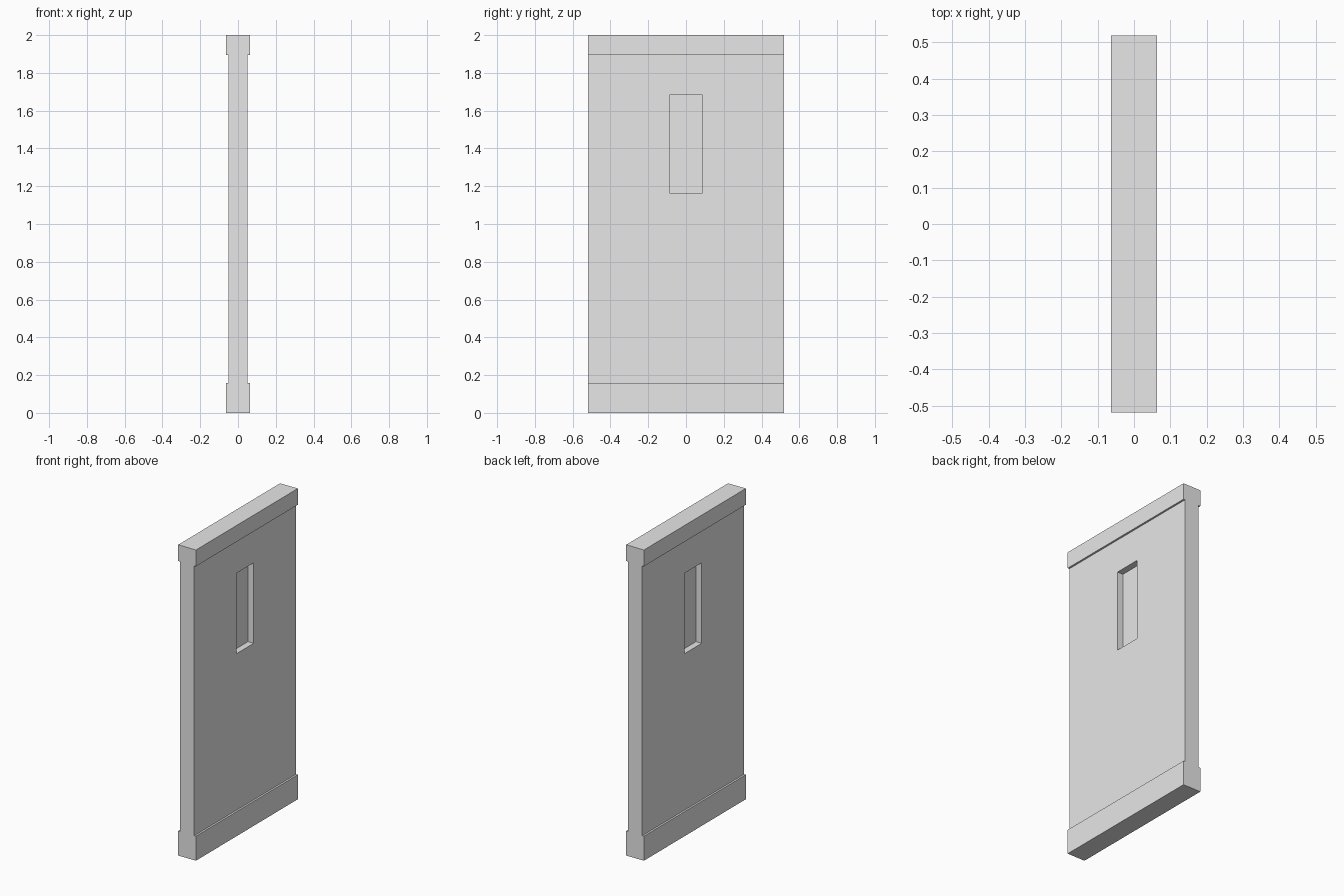
import bpy
import bmesh

if "Cube" in bpy.data.objects:
    bpy.data.objects.remove(bpy.data.objects["Cube"], do_unlink=True)

HALF_LENGTH = 0.518
WALL_HALF = 0.051
TRIM_HALF = 0.063
BASE_TOP, CAP_BOTTOM, HEIGHT = 0.158, 1.895, 2.0

grey = bpy.data.materials.new("light grey")
grey.use_nodes = True
colour = (0.8, 0.8, 0.8, 1)
grey.diffuse_color = colour
grey.node_tree.nodes["Principled BSDF"].inputs["Base Color"].default_value = colour


def add_box(name, half_x, half_y, bottom, top):
    """Box centred on x and y, spanning bottom to top."""
    bm = bmesh.new()
    bmesh.ops.create_cube(bm, size=1)
    bmesh.ops.scale(bm, vec=(2 * half_x, 2 * half_y, top - bottom), verts=bm.verts)
    bmesh.ops.translate(bm, vec=(0, 0, (bottom + top) / 2), verts=bm.verts)
    mesh = bpy.data.meshes.new(name)
    bm.to_mesh(mesh)
    bm.free()
    mesh.materials.append(grey)
    obj = bpy.data.objects.new(name, mesh)
    bpy.context.collection.objects.link(obj)
    return obj


# Wall slab between the base and cap trims
wall = add_box("wall_panel", WALL_HALF, HALF_LENGTH, BASE_TOP, CAP_BOTTOM)
add_box("base_trim", TRIM_HALF, HALF_LENGTH, 0, BASE_TOP)
add_box("cap_trim", TRIM_HALF, HALF_LENGTH, CAP_BOTTOM, HEIGHT)

# Tall niche recessed into both faces, leaving a thin core
for side, label in ((1, "left"), (-1, "right")):
    cutter = add_box("niche_cutter_" + label, 0.05, 0.087, 1.165, 1.683)
    cutter.location.x = side * 0.06
    cutter.hide_render = True
    cutter.hide_viewport = True
    cutter.display_type = 'WIRE'
    cut = wall.modifiers.new("niche_" + label, 'BOOLEAN')
    cut.operation = 'DIFFERENCE'
    cut.solver = 'EXACT'
    cut.object = cutter
